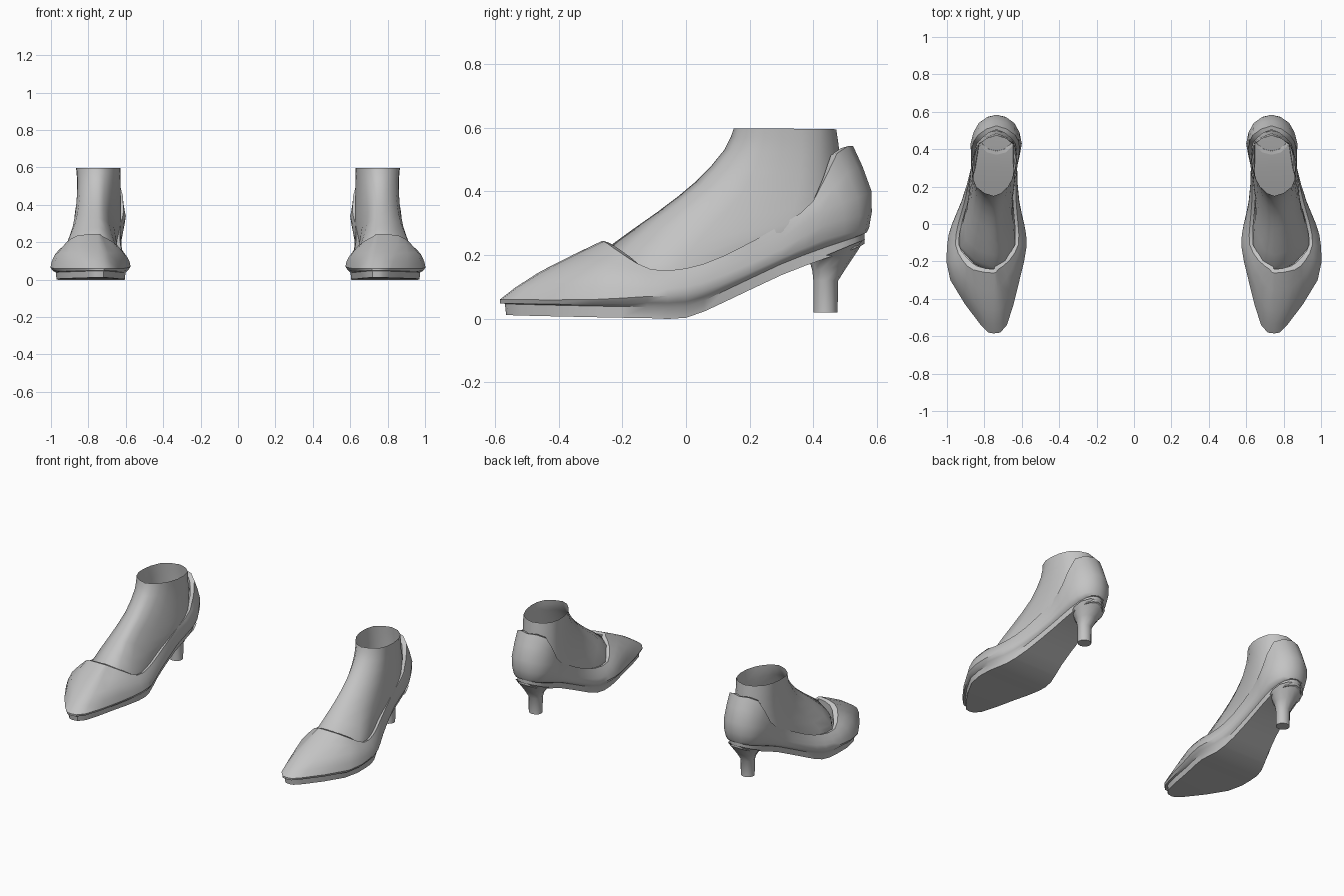
import bpy, bmesh, math
from mathutils import Vector

if "Cube" in bpy.data.objects:
    bpy.data.objects.remove(bpy.data.objects["Cube"])

grey = bpy.data.materials.new("neutral grey")
grey.diffuse_color = (0.55, 0.55, 0.55, 1)
grey.use_nodes = True
grey.node_tree.nodes["Principled BSDF"].inputs["Base Color"].default_value = grey.diffuse_color

AXIS = [(-.6, .745), (-.5, .752), (-.3, .797), (-.12, .787), (0, .78),
        (.12, .768), (.3, .748), (.45, .735), (.7, .735)]


def centre(y):
    """Curved centre line of the foot seen from above."""
    for (y0, x0), (y1, x1) in zip(AXIS, AXIS[1:]):
        if y <= y1:
            return x0 + (x1 - x0) * (y - y0) / (y1 - y0)
    return .735


def catmull(p0, p1, p2, p3, t):
    return .5 * (2 * p1 + (p2 - p0) * t + (2 * p0 - 5 * p1 + 4 * p2 - p3) * t * t
                 + (3 * p1 - p0 - 3 * p2 + p3) * t ** 3)


def ring(stations, steps=2):
    """Closed outline from (y, half width, z) stations, front to back."""
    right, left = [], []
    for i, (y, w, z) in enumerate(stations):
        c = .75 if i == 0 else centre(y)
        right.append(Vector((c + w, y, z)))
        left.append(Vector((c - w, y, z)))
    pts = right + left[-2:0:-1]
    n = len(pts)
    return [catmull(pts[i - 1], pts[i], pts[(i + 1) % n], pts[(i + 2) % n], s / steps)
            for i in range(n) for s in range(steps)]


def smooth_stack(rings, steps=2):
    """Add in-between outlines so the wall curves."""
    out, last = [], len(rings) - 1
    for i in range(last):
        quad = [rings[max(i - 1, 0)], rings[i], rings[i + 1], rings[min(i + 2, last)]]
        for s in range(steps):
            out.append([catmull(*p, s / steps) for p in zip(*quad)])
    return out + [rings[-1]]


def loft(name, rings, cap_bottom=False, angle=40):
    """Skin outlines listed bottom to top and mirror to make the pair."""
    bm = bmesh.new()
    rows = [[bm.verts.new(p) for p in r] for r in rings]
    n = len(rows[0])
    for a, b in zip(rows, rows[1:]):
        for i in range(n):
            j = (i + 1) % n
            bm.faces.new((a[i], a[j], b[j], b[i]))
    if cap_bottom:
        # strips across the outline, so a bent sole keeps its shape
        a, h = rows[0], n // 2
        bm.faces.new((a[0], a[n - 1], a[1]))
        for i in range(1, h - 1):
            bm.faces.new((a[i], a[n - i], a[n - i - 1], a[i + 1]))
        bm.faces.new((a[h - 1], a[h + 1], a[h]))
    mesh = bpy.data.meshes.new(name)
    bm.to_mesh(mesh)
    bm.free()
    mesh.materials.append(grey)
    ob = bpy.data.objects.new(name, mesh)
    bpy.context.collection.objects.link(ob)
    bpy.ops.object.select_all(action='DESELECT')
    ob.select_set(True)
    bpy.context.view_layer.objects.active = ob
    bpy.ops.object.shade_smooth_by_angle(angle=math.radians(angle))
    mir = ob.modifiers.new("pair", 'MIRROR')
    mir.use_mirror_merge = False
    return ob


# shoe outlines: sole edge, welt, widest line, side, opening
sole = [(-.565, 0, .012), (-.52, .06, .01), (-.3, .155, .005), (-.12, .182, .002), (0, .165, .003),
        (.12, .13, .052), (.3, .1, .137), (.44, .09, .19), (.53, .06, .22), (.56, 0, .235)]
welt = [(y - .004 * (y < 0), w * 1.02, z + .035) for y, w, z in sole]
wide = [(-.585, 0, .06), (-.54, .07, .06), (-.3, .185, .06), (-.12, .213, .07), (0, .193, .075),
        (.12, .155, .11), (.3, .122, .19), (.44, .118, .25), (.54, .08, .275), (.575, 0, .285)]
side = [(-.46, 0, .147), (-.43, .075, .14), (-.27, .165, .145), (-.12, .195, .12), (0, .177, .125),
        (.12, .147, .165), (.3, .122, .25), (.43, .137, .34), (.54, .095, .38), (.583, 0, .4)]
rim = [(-.262, 0, .245), (-.245, .065, .235), (-.195, .125, .2), (-.11, .168, .155), (0, .16, .158),
       (.12, .138, .198), (.3, .12, .295), (.4, .128, .37), (.475, .1, .52), (.525, 0, .542)]
body = smooth_stack([ring(r) for r in (welt, wide, side, rim)])

# turned-in edge of the opening
lip = [(y + (.02 if y < -.15 else -.02 if y > .45 else 0), max(w - .018, 0), z - .006) for y, w, z in rim]
lining = [(y, w, z - .06) for y, w, z in lip]
loft("shoe_upper", [ring(sole)] + body + [ring(lip), ring(lining)], cap_bottom=True)

# foot and ankle, an open tube
foot = [
    [(-.262, 0, .19), (-.12, .152, .11), (.12, .12, .15), (.42, .1, .26), (.5, 0, .25)],
    [(-.23, 0, .235), (-.12, .138, .17), (.12, .118, .21), (.42, .11, .3), (.5, 0, .28)],
    [(-.09, 0, .335), (-.03, .09, .3), (.2, .117, .28), (.42, .11, .32), (.5, 0, .32)],
    [(.03, 0, .43), (.1, .08, .41), (.27, .113, .39), (.42, .105, .4), (.49, 0, .4)],
    [(.12, 0, .53), (.18, .08, .525), (.3, .112, .52), (.42, .1, .5), (.485, 0, .5)],
    [(.15, 0, .598), (.2, .085, .598), (.3, .118, .597), (.42, .095, .596), (.472, 0, .595)],
]
loft("foot", smooth_stack([ring(r) for r in foot]), angle=60)


def heel_ring(y0, y1, half, z0, z1):
    """Eight-sided outline, tilted from z0 at the front to z1 at the back."""
    return [Vector((.735 + half * math.sin(a), (y0 + y1) / 2 - (y1 - y0) / 2 * math.cos(a),
                    (z0 + z1) / 2 - (z1 - z0) / 2 * math.cos(a)))
            for a in (math.tau * i / 12 for i in range(12))]


# heel: narrow post flaring up to the shoe
loft("heel", [heel_ring(*r) for r in (
    (.4, .476, .04, .02, .02), (.4, .478, .042, .12, .12), (.397, .51, .06, .15, .17),
    (.39, .54, .085, .175, .215), (.37, .563, .1, .17, .25))], cap_bottom=True)
